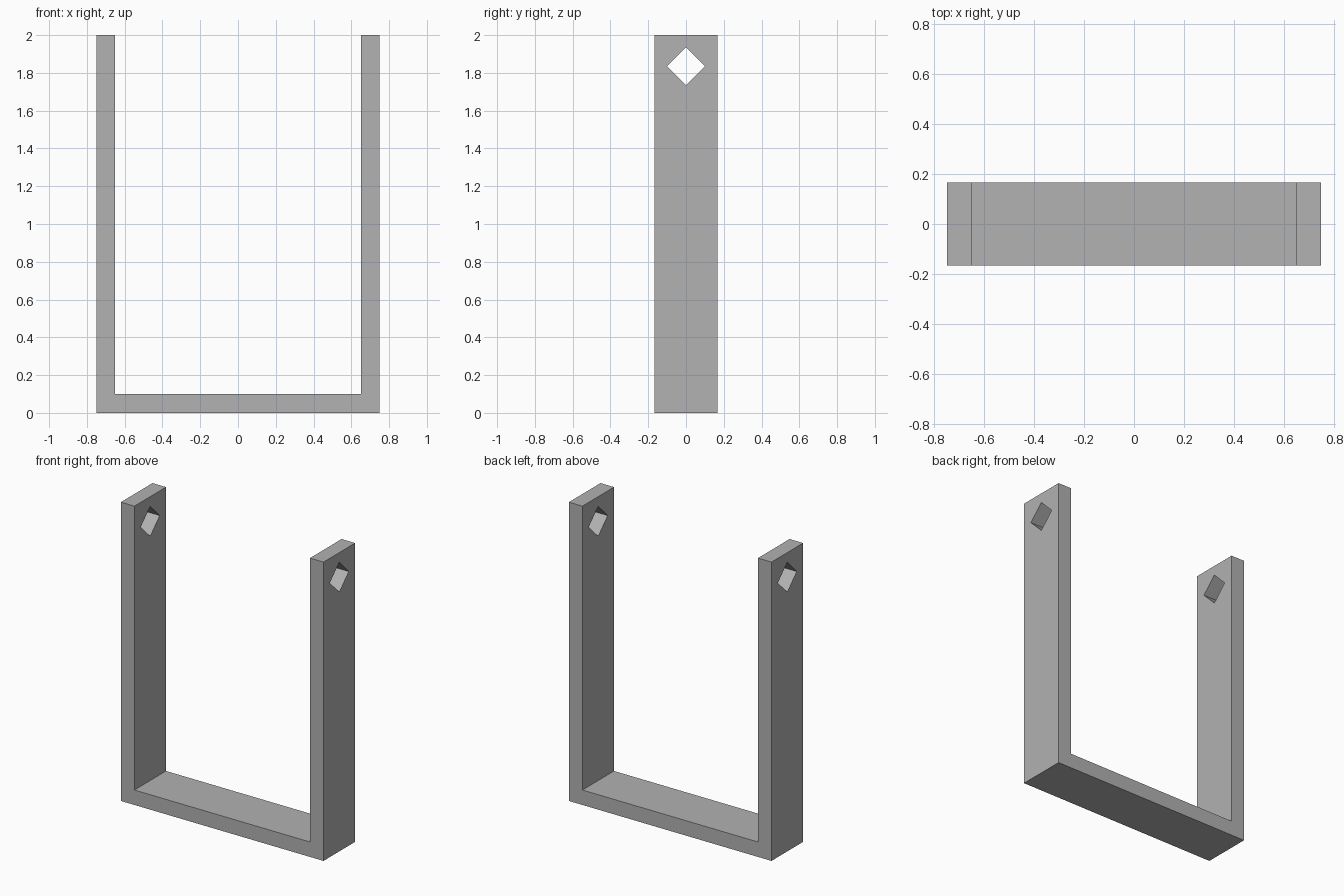
import bpy
import bmesh
from mathutils import Vector

if "Cube" in bpy.data.objects:
    bpy.data.objects.remove(bpy.data.objects["Cube"], do_unlink=True)

HALF_W, HALF_D, HEIGHT, THICK = 0.75, 0.167, 2.0, 0.1
HOLE_Z, HOLE_R = 1.835, 0.1

# Plain grey material
grey = bpy.data.materials.new("plain_grey")
grey.use_nodes = True
colour = (0.445, 0.445, 0.445, 1)
grey.diffuse_color = colour
grey.node_tree.nodes["Principled BSDF"].inputs["Base Color"].default_value = colour


def prism(name, profile, direction):
    """Extrude a closed planar profile along a direction."""
    bm = bmesh.new()
    face = bm.faces.new([bm.verts.new(p) for p in profile])
    result = bmesh.ops.extrude_face_region(bm, geom=[face], use_keep_orig=True)
    moved = [v for v in result["geom"] if isinstance(v, bmesh.types.BMVert)]
    bmesh.ops.translate(bm, verts=moved, vec=Vector(direction))
    bmesh.ops.recalc_face_normals(bm, faces=bm.faces)
    mesh = bpy.data.meshes.new(name)
    bm.to_mesh(mesh)
    bm.free()
    mesh.materials.append(grey)
    obj = bpy.data.objects.new(name, mesh)
    bpy.context.collection.objects.link(obj)
    return obj


# U-shaped bracket: base and two upright arms in one piece
inner = HALF_W - THICK
outline = [(-HALF_W, 0), (HALF_W, 0), (HALF_W, HEIGHT), (inner, HEIGHT),
           (inner, THICK), (-inner, THICK), (-inner, HEIGHT), (-HALF_W, HEIGHT)]
bracket = prism("u_bracket", [(x, -HALF_D, z) for x, z in outline],
                (0, 2 * HALF_D, 0))

# Diamond hole through the tops of both arms
diamond = [(HOLE_R, 0), (0, HOLE_R), (-HOLE_R, 0), (0, -HOLE_R)]
cutter = prism("hole_cutter", [(-1, y, HOLE_Z + z) for y, z in diamond], (2, 0, 0))
cutter.hide_render = True
cutter.hide_viewport = True

cut = bracket.modifiers.new("diamond_holes", 'BOOLEAN')
cut.operation = 'DIFFERENCE'
cut.solver = 'EXACT'
cut.object = cutter
